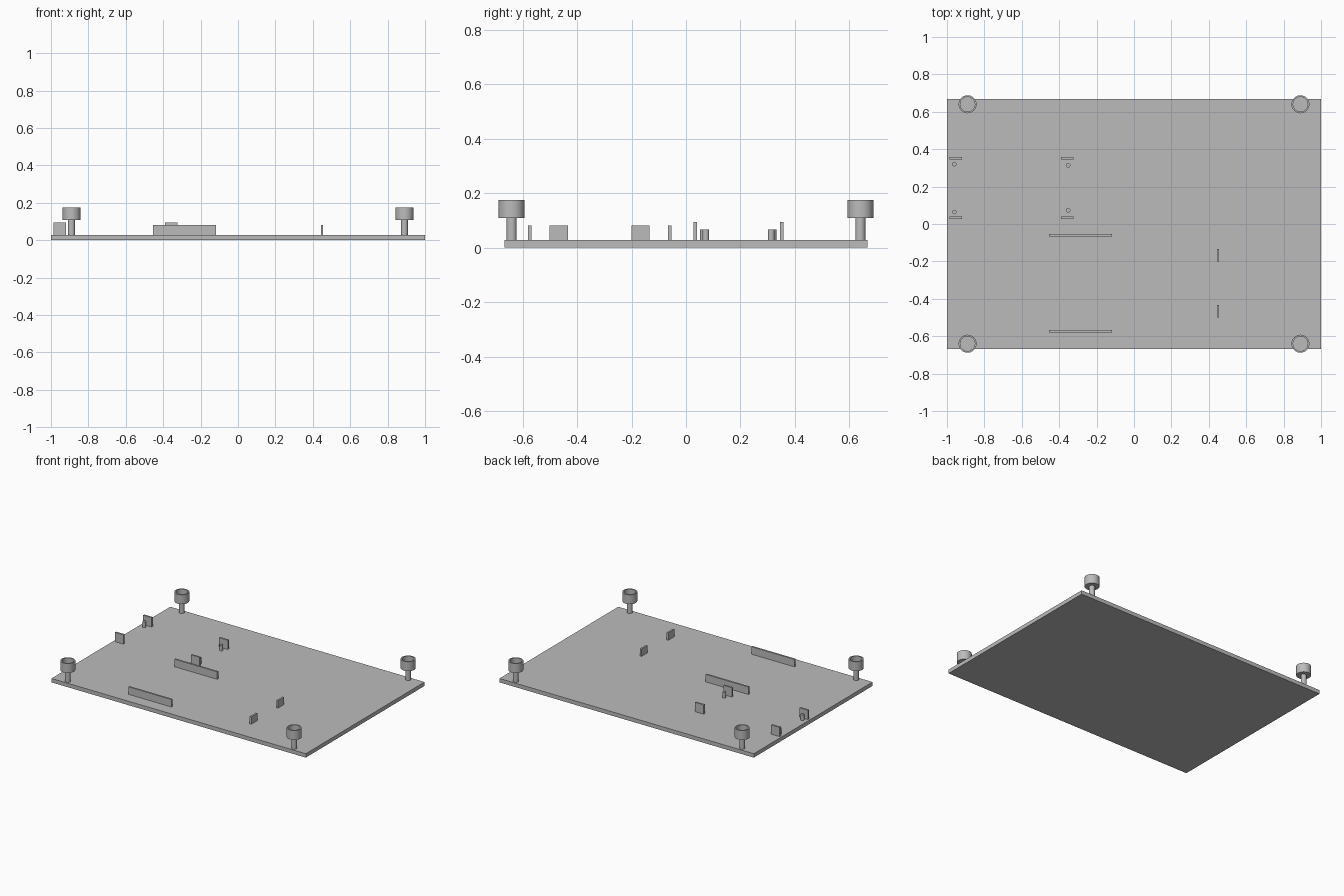
import bpy
import bmesh
from mathutils import Matrix, Vector

cube = bpy.data.objects.get("Cube")
if cube:
    bpy.data.objects.remove(cube, do_unlink=True)

grey = bpy.data.materials.new("plain_grey")
grey.use_nodes = True
colour = (0.5, 0.5, 0.5, 1)
grey.diffuse_color = colour
grey.node_tree.nodes["Principled BSDF"].inputs["Base Color"].default_value = colour

PLATE_TOP = 0.028
SINK = 0.02  # parts start slightly inside the plate


def finish(name, bm, smooth=False):
    bmesh.ops.recalc_face_normals(bm, faces=bm.faces)
    mesh = bpy.data.meshes.new(name)
    bm.to_mesh(mesh)
    bm.free()
    mesh.materials.append(grey)
    obj = bpy.data.objects.new(name, mesh)
    bpy.context.collection.objects.link(obj)
    if smooth:
        bpy.ops.object.select_all(action="DESELECT")
        obj.select_set(True)
        bpy.context.view_layer.objects.active = obj
        bpy.ops.object.shade_smooth_by_angle()
    return obj


def box(name, x, y, size_x, size_y, bottom, top):
    bm = bmesh.new()
    bmesh.ops.create_cube(bm, size=1)
    bmesh.ops.scale(bm, vec=(size_x, size_y, top - bottom), verts=bm.verts)
    bmesh.ops.translate(bm, vec=(x, y, (top + bottom) / 2), verts=bm.verts)
    return finish(name, bm)


def lathe(name, x, y, profile, sides):
    """Spin a radius/height profile that starts and ends on the axis."""
    bm = bmesh.new()
    verts = [bm.verts.new((r, 0, z)) for r, z in profile]
    edges = [bm.edges.new(pair) for pair in zip(verts, verts[1:])]
    bmesh.ops.spin(bm, geom=verts + edges, cent=(0, 0, 0), axis=(0, 0, 1),
                   angle=6.283185307, steps=sides)
    bmesh.ops.remove_doubles(bm, verts=bm.verts, dist=0.0001)
    bmesh.ops.translate(bm, vec=(x, y, 0), verts=bm.verts)
    return finish(name, bm, smooth=True)


# Base plate
box("base_plate", 0, 0, 2, 1.334, 0, PLATE_TOP)

# Corner posts with hollow cup heads
post_profile = [(0, SINK), (0.0185, SINK), (0.0185, 0.108), (0.048, 0.108),
                (0.048, 0.175), (0.039, 0.175), (0.039, 0.125), (0, 0.125)]
for side, x in (("right", -0.89), ("left", 0.89)):
    for end, y in (("front", -0.64), ("back", 0.64)):
        lathe(f"{end}_{side}_post", x, y, post_profile, 40)

# Long retaining walls
for end, y in (("front", -0.574), ("back", -0.059)):
    box(f"{end}_long_wall", -0.286, y, 0.337, 0.013, SINK, 0.081)

# Short stops on the left half
for end, y in (("front", -0.467), ("back", -0.167)):
    box(f"{end}_short_stop", 0.449, y, 0.013, 0.067, SINK, 0.081)

# Tall tabs
for side, x in (("right", -0.954), ("inner", -0.356)):
    for end, y in (("front", 0.034), ("back", 0.352)):
        box(f"{end}_{side}_tab", x, y, 0.067, 0.013, SINK, 0.094)

# Locating pins beside the tabs
pin_profile = [(0, SINK), (0.012, SINK), (0.012, 0.067), (0, 0.067)]
for side, end, x, y in (("right", "front", -0.961, 0.064), ("right", "back", -0.961, 0.32),
                        ("inner", "front", -0.352, 0.073), ("inner", "back", -0.352, 0.313)):
    lathe(f"{end}_{side}_pin", x, y, pin_profile, 24)
